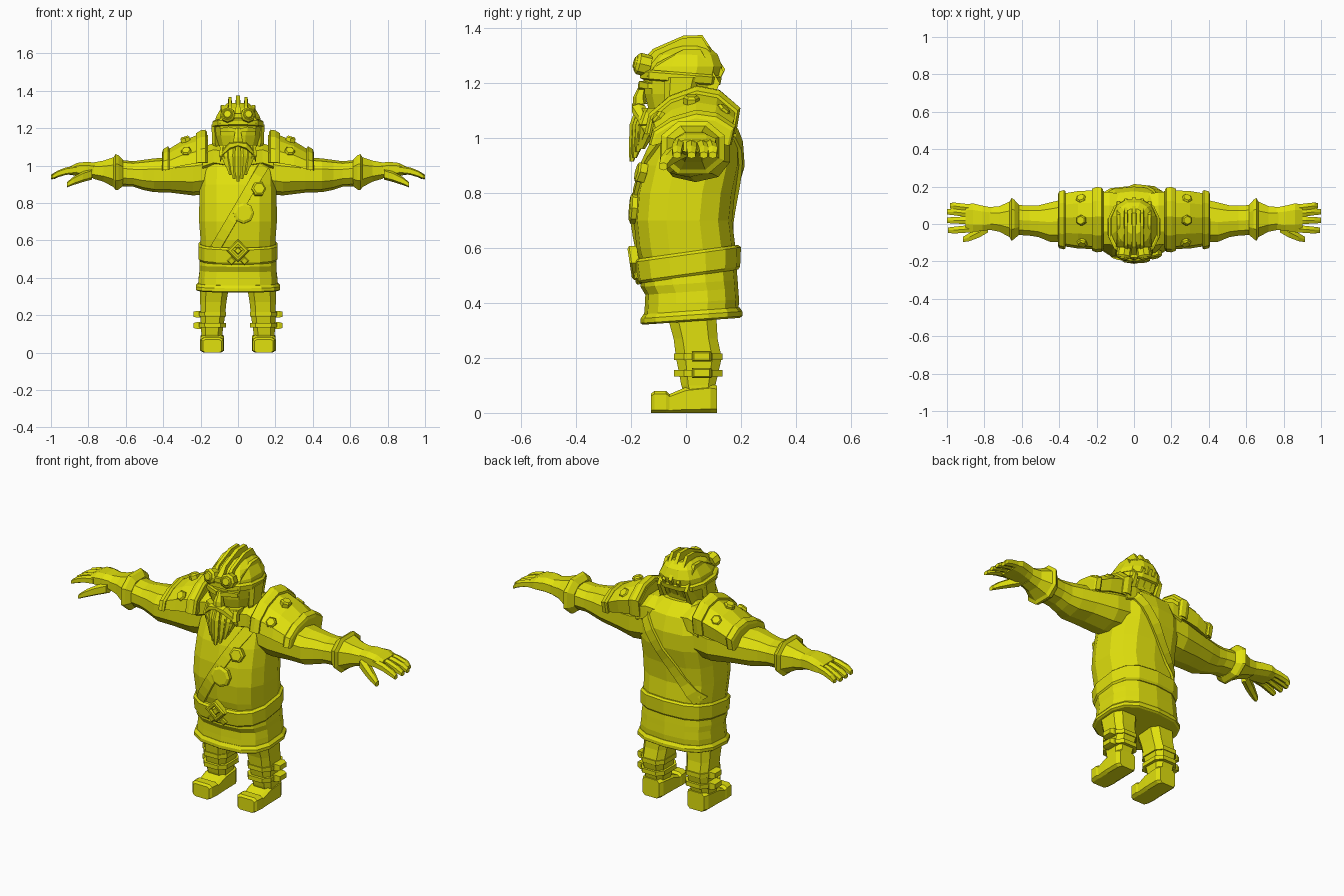
import bpy, bmesh, math
from mathutils import Vector
from mathutils.bvhtree import BVHTree

mat = bpy.data.materials.new("yellow")
mat.diffuse_color = (0.75, 0.75, 0.004, 1)


def finish(name, bm, mirror=False):
    bmesh.ops.recalc_face_normals(bm, faces=bm.faces)
    me = bpy.data.meshes.new(name)
    bm.to_mesh(me)
    bm.free()
    me.materials.append(mat)
    ob = bpy.data.objects.new(name, me)
    bpy.context.collection.objects.link(ob)
    if mirror:
        ob.modifiers.new("mirror", 'MIRROR')
    return ob


def loft(name, rings, mirror=False):
    """Skin a list of equal-length point rings and cap both ends."""
    bm = bmesh.new()
    vs = [[bm.verts.new(p) for p in r] for r in rings]
    n = len(vs[0])
    for a, b in zip(vs, vs[1:]):
        for i in range(n):
            j = (i + 1) % n
            bm.faces.new((a[i], a[j], b[j], b[i]))
    bm.faces.new(vs[0])
    bm.faces.new(vs[-1])
    return finish(name, bm, mirror)


def oval(n, p):
    """Unit superellipse that exactly fills a 2 x 2 square."""
    f = lambda v: math.copysign(abs(v) ** p, v) if abs(v) > 1e-6 else 0
    pts = [(f(math.cos(a)), f(math.sin(a))) for a in
           (2 * math.pi * (i + 0.5) / n for i in range(n))]
    m = max(abs(x) for x, _ in pts)
    k = max(abs(y) for _, y in pts)
    return [(x / m, y / k) for x, y in pts]


def stack(name, rows, axis='z', n=8, p=0.8, mirror=False, shear=0):
    """Rows are (position on axis, centre 1, centre 2, radius 1, radius 2)."""
    rings = []
    for t, c1, c2, r1, r2 in rows:
        ring = []
        for u, v in oval(n, p):
            a, b = c1 + u * r1, c2 + v * r2
            ring.append({'z': (a, b, t + shear * b), 'x': (t, a, b), 'y': (a, t, b)}[axis])
        rings.append(ring)
    return loft(name, rings, mirror)


def stud(name, pos, direction, r, depth, n=6, mirror=True):
    d = Vector(direction).normalized()
    q = d.to_track_quat('Z', 'Y')
    ring = lambda s, h: [Vector(pos) + q @ Vector((s * math.cos(a), s * math.sin(a), h)) for a in
                         (2 * math.pi * i / n for i in range(n))]
    return loft(name, [ring(r, -depth), ring(r, depth * 0.6), ring(r * 0.75, depth)], mirror)


def fb(z, hx, front, back):
    """Body row from half width and front / back limits."""
    return (z, 0, (front + back) / 2, hx, (back - front) / 2)


# Torso
torso = stack("torso", [
    fb(.48, .195, -.15, .18), fb(.60, .20, -.18, .18), fb(.70, .208, -.19, .168),
    fb(.80, .207, -.182, .178), fb(.90, .205, -.16, .20), fb(.99, .20, -.125, .20),
    fb(1.07, .165, -.09, .175), fb(1.13, .10, -.06, .11)], n=14, p=.72)
surface = BVHTree.FromPolygons([v.co for v in torso.data.vertices],
                               [list(f.vertices) for f in torso.data.polygons])

# Tunic skirt, hem and belt
stack("skirt", [fb(.34, .212, -.155, .19), fb(.40, .21, -.15, .193), fb(.44, .205, -.148, .19),
                fb(.47, .207, -.165, .188), fb(.54, .197, -.165, .182)],
      n=14, p=.72, shear=.07)
stack("hem", [fb(.332, .215, -.158, .195), fb(.338, .225, -.165, .205), fb(.355, .225, -.165, .205),
              fb(.37, .212, -.155, .195)], n=14, p=.72, shear=.07)
stack("belt", [fb(.495, .202, -.172, .19), fb(.505, .21, -.18, .197), fb(.575, .211, -.19, .2),
               fb(.585, .2, -.182, .19)], n=14, p=.72, shear=.14)

# Diamond buckle frame with a centre gem
bm = bmesh.new()
loops = []
for y, r in ((-.17, .062), (-.198, .062), (-.205, .052), (-.205, .034), (-.18, .034)):
    loops.append([bm.verts.new((r * u, y - (w * r) * .15, .545 + r * w))
                  for u, w in ((1, 0), (0, 1), (-1, 0), (0, -1))])
for a, b in zip(loops, loops[1:]):
    for i in range(4):
        j = (i + 1) % 4
        bm.faces.new((a[i], a[j], b[j], b[i]))
finish("buckle_frame", bm)
stud("buckle_gem", (0, -.185, .545), (0, -1, 0), .022, .015, 4, False)
for s in (-1, 1):
    stud("buckle_tab", (s * .035, -.172, .492), (0, -1, -.2), .024, .014, 4, False)


# Diagonal strap laid on the torso, front and back
def strap(name, start, end, side):
    a, b = Vector(start), Vector(end)
    nrm = Vector((-(b - a).y, (b - a).x)).normalized() * .027
    bm = bmesh.new()
    prev = None
    for k in range(11):
        c = a.lerp(b, k / 10)
        pair = []
        for q in (c + nrm, c - nrm):
            hit = surface.ray_cast(Vector((q.x, side, q.y)), Vector((0, -side, 0)))
            if hit[0] is None:
                hit = surface.find_nearest(Vector((q.x, side * .1, q.y)))
            pair.append(bm.verts.new(hit[0] + Vector((0, side * .004, 0))))
        if prev:
            bm.faces.new((prev[0], prev[1], pair[1], pair[0]))
        prev = pair
    ob = finish(name, bm)
    m = ob.modifiers.new("thickness", 'SOLIDIFY')
    m.thickness, m.offset = .02, 0


strap("strap_front", (-.12, .56), (.16, 1.04), -1)
strap("strap_back", (.15, 1.06), (-.17, .62), 1)
stud("strap_disc", (.03, -.188, .745), (.05, -1, .08), .056, .018, 8, False)
stud("strap_buckle", (.11, -.165, .875), (.2, -1, .25), .04, .016, 6, False)

# Legs, boots and side straps
stack("leg", [(.05, .14, .055, .058, .055), (.10, .14, .045, .056, .062), (.2, .135, .047, .066, .083),
              (.27, .132, .035, .07, .08), (.36, .125, .02, .078, .09)], n=8, p=.6, mirror=True)
stack("boot", [(.112, .138, .05, .05, .05), (.09, .138, .052, .062, .052), (.0, .138, .047, .062, .047),
               (-.06, .138, .034, .06, .034), (-.072, .138, .04, .064, .04), (-.115, .138, .04, .06, .04),
               (-.127, .138, .035, .05, .035)], axis='y', n=8, p=.35, mirror=True)
for z in (.145, .205):
    stack("leg_strap", [(.17, .057, z, .036, .018), (.22, .057, z, .036, .018),
                        (.238, .057, z, .028, .013)], axis='x', n=4, mirror=True)
    stack("leg_strap_band", [(z - .012, .135, .045, .072, .088), (z + .012, .136, .045, .072, .088)],
          n=8, p=.6, mirror=True)

# Arms: rows are (x, y centre, z centre, y radius, z radius)
stack("arm", [(.13, .04, .97, .12, .12), (.24, .035, .955, .125, .115), (.36, .02, .95, .115, .095),
              (.45, .01, .948, .105, .09), (.51, .015, .95, .085, .08), (.56, .018, .955, .08, .068),
              (.63, .022, .96, .08, .07)], axis='x', n=10, p=.85, mirror=True)
stack("glove_cuff", [(.615, .022, .96, .08, .07), (.64, .025, .963, .105, .092), (.655, .025, .965, .115, .096),
                     (.665, .025, .965, .095, .08), (.72, .027, .97, .068, .056),
                     (.775, .03, .973, .06, .043)], axis='x', n=8, p=.85, mirror=True)
stack("palm", [(.76, .03, .973, .058, .042), (.81, .03, .98, .068, .04), (.86, .035, .98, .075, .034),
               (.90, .035, .972, .07, .022)], axis='x', n=8, p=.7, mirror=True)
for y, tip, splay in ((-.025, .995, -.008), (.02, 1.0, .0), (.055, 1.0, .01), (.085, .985, .012)):
    stack("finger", [(.86, y, .978, .019, .022), (.92, y + splay * .5, .97, .019, .02),
                     (.965, y + splay, .955, .018, .018), (tip, y + splay, .938, .014, .012)],
          axis='x', n=6, p=.7, mirror=True)
stack("thumb", [(.78, -.015, .955, .03, .03), (.83, -.045, .94, .028, .028), (.88, -.07, .918, .022, .022),
                (.915, -.083, .897, .014, .014)], axis='x', n=6, p=.7, mirror=True)

# Shoulder plates: an arch swept outward, with raised rims
arch = [(-.16, .03), (-.145, .10), (-.075, .16), (.02, .195), (.10, .18), (.17, .12),
        (.155, .03), (.09, .06), (.02, .08), (-.08, .06)]


def plate(name, rows):
    loft(name, [[(x, .018 + y * ys, base + z * zs) for y, z in arch] for x, base, ys, zs in rows], True)


plate("shoulder_plate", [(.16, .985, .93, .92), (.215, .985, .95, .92), (.30, .975, .93, .80), (.39, .955, .84, .62)])
plate("shoulder_rim_inner", [(.165, .985, .98, 1.0), (.175, .985, 1.04, 1.06), (.20, .985, 1.06, 1.04),
                             (.225, .985, 1.0, .96)])
plate("shoulder_rim_outer", [(.365, .955, .92, .70), (.375, .955, .96, .76), (.40, .955, .92, .68),
                             (.405, .955, .86, .60)])
for pos, d in (((.28, .02, 1.134), (.3, 0, 1)), ((.28, .13, 1.095), (.3, .8, .9)),
               ((.275, -.095, 1.07), (.2, -1, .8))):
    stud("shoulder_stud", pos, d, .029, .022)

# Collar fur between neck and shoulder plates
stack("collar", [(.07, .02, 1.04, .14, .07), (.13, .03, 1.05, .14, .07), (.19, .03, 1.03, .14, .07)],
      axis='x', n=8, mirror=True)

# Head and hair cap
stack("head", [fb(1.03, .07, -.10, .06), fb(1.10, .10, -.135, .08), fb(1.16, .118, -.15, .095),
               fb(1.21, .125, -.155, .12), fb(1.26, .118, -.145, .132), fb(1.305, .092, -.11, .115),
               fb(1.335, .055, -.05, .08)], n=12, p=.8)
stack("brow_band", [fb(1.20, .125, -.155, .115), fb(1.205, .136, -.167, .125), fb(1.23, .136, -.167, .13),
                    fb(1.238, .125, -.155, .122)], n=12, p=.8, shear=-.08)

# Swept-back hair ridges, lower toward the sides
crest = [(-.165, 1.275), (-.12, 1.325), (-.01, 1.373), (.06, 1.375), (.143, 1.25), (.095, 1.155),
         (.05, 1.17), (.02, 1.28), (-.08, 1.27)]
for x, w, drop, k in ((0, .017, 0, 1), (.043, .014, .008, .96), (.083, .015, .05, .86)):
    loft("hair_ridge", [[(x + s * w * (.6 if i in (1, 2, 3, 4) else 1), y * k, z - drop)
                         for i, (y, z) in enumerate(crest)] for s in (-1, 1)], x > 0)

# Goggles on the brow
stud("goggle_rim", (.053, -.158, 1.268), (.15, -1, .25), .04, .026, 8)
stud("goggle_lens", (.054, -.172, 1.272), (.15, -1, .25), .026, .018, 8)
stack("goggle_bridge", [(-.03, -.165, 1.265, .014, .012), (.03, -.165, 1.265, .014, .012)], axis='x', n=4)

# Face: nose, brows, cheek guards
stack("nose", [(1.125, 0, -.168, .026, .026), (1.15, 0, -.17, .022, .022), (1.2, 0, -.155, .011, .012)], n=6)
stack("eyebrow", [(.012, -.158, 1.187, .016, .01), (.05, -.155, 1.195, .016, .013),
                  (.095, -.125, 1.19, .014, .009)], axis='x', n=4, mirror=True)
stack("cheek_guard", [(1.07, .108, -.035, .012, .03), (1.12, .122, -.03, .016, .05),
                      (1.22, .126, -.015, .016, .062)], n=6, p=.6, mirror=True)

# Moustache and beard locks, longest in the middle
stack("moustache", [(.0, -.175, 1.115, .022, .014), (.045, -.172, 1.105, .024, .02),
                    (.08, -.155, 1.07, .018, .018), (.095, -.145, 1.03, .008, .012)],
      axis='x', n=6, mirror=True)
stack("beard_core", [fb(.96, .05, -.185, -.15), fb(1.04, .085, -.185, -.10), fb(1.11, .10, -.165, -.06)], n=8)
for i in range(4):
    x, tip = i * .027, .915 + (0, .012, .035, .08)[i]
    y = -.19 + i * .011
    stack("beard_lock", [(tip, x * .75, y - .008, .007, .008), (tip + .05, x * .9, y + .002, .015, .02),
                         (1.05, x * 1.05, y + .01, .017, .025), (1.105, x, y + .025, .013, .02)],
          n=6, mirror=i > 0)
